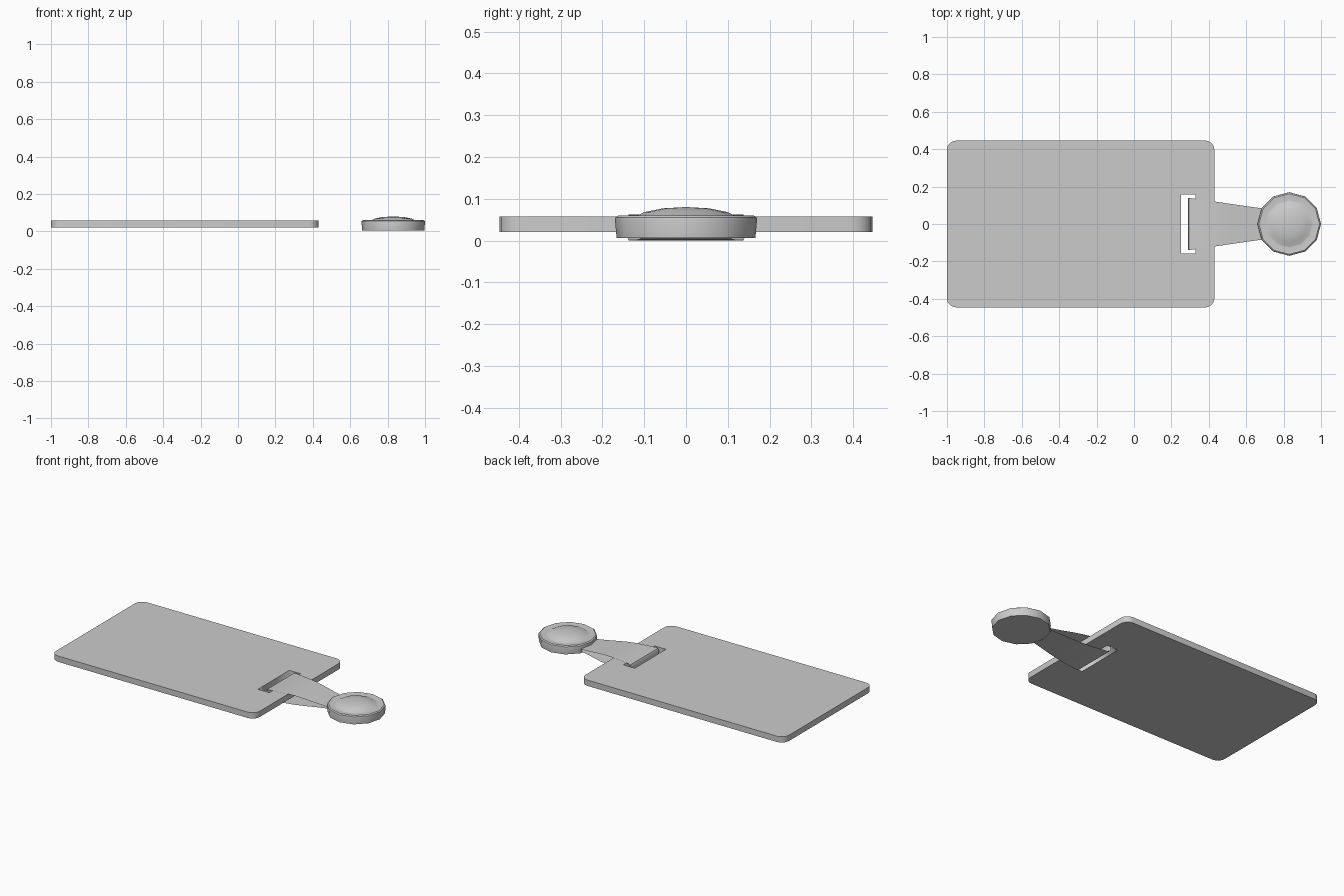
import bpy, bmesh
from math import sin, cos, pi, radians

if "Cube" in bpy.data.objects:
    bpy.data.objects.remove(bpy.data.objects["Cube"])


def finish(name, bm, smooth=None):
    mesh = bpy.data.meshes.new(name)
    bm.to_mesh(mesh)
    bm.free()
    ob = bpy.data.objects.new(name, mesh)
    bpy.context.collection.objects.link(ob)
    if smooth:
        bpy.ops.object.select_all(action='DESELECT')
        bpy.context.view_layer.objects.active = ob
        ob.select_set(True)
        bpy.ops.object.shade_smooth_by_angle(angle=radians(smooth))
    return ob


def rounded_rect(x0, x1, half_y, r, steps=4):
    pts = []
    corners = [(x1 - r, half_y - r), (x0 + r, half_y - r),
               (x0 + r, r - half_y), (x1 - r, r - half_y)]
    for q, (cx, cy) in enumerate(corners):
        for i in range(steps + 1):
            a = (q + i / steps) * pi / 2
            pts.append((cx + r * cos(a), cy + r * sin(a)))
    return pts


# Card: rounded plate with a strap slot, filled between two outlines
curve = bpy.data.curves.new("card", 'CURVE')
curve.dimensions = '2D'
curve.fill_mode = 'BOTH'
curve.extrude = 0.0185
slot = [(0.25, -0.157), (0.25, 0.157), (0.33, 0.157), (0.33, -0.157)]
for outline in (rounded_rect(-1, 0.43, 0.446, 0.05), slot):
    sp = curve.splines.new('POLY')
    sp.points.add(len(outline) - 1)
    for p, (x, y) in zip(sp.points, outline):
        p.co = (x, y, 0, 1)
    sp.use_cyclic_u = True
card = bpy.data.objects.new("card", curve)
card.location.z = 0.0385
bpy.context.collection.objects.link(card)
bpy.context.view_layer.objects.active = card
card.select_set(True)
bpy.ops.object.convert(target='MESH')

# Strap: thin tapering sheet looped through the slot
profile = [(0.70, 0.032), (0.62, 0.041), (0.54, 0.052), (0.48, 0.059),
           (0.43, 0.062), (0.31, 0.062), (0.295, 0.058), (0.288, 0.045),
           (0.288, 0.017), (0.295, 0.004), (0.31, 0.0), (0.43, 0.0),
           (0.48, 0.003), (0.54, 0.008), (0.62, 0.017), (0.70, 0.024)]
bm = bmesh.new()
rows = []
for x, z in profile:
    w = 0.14 - (x - 0.29) * 0.143
    rows.append([bm.verts.new((x, s * w, z)) for s in (-1, 1)])
for a, b in zip(rows, rows[1:]):
    bm.faces.new((a[0], a[1], b[1], b[0]))
finish("strap", bm, 40)

# Snap button: twelve-sided lathe with rim, shallow groove and domed centre
lathe = [(0.166, 0.006), (0.17, 0.05), (0.169, 0.055), (0.162, 0.06),
         (0.128, 0.056), (0.122, 0.057), (0.10, 0.068), (0.055, 0.077)]
SIDES = 12
bm = bmesh.new()
rings = [[bm.verts.new((0.83 + r * cos(2 * pi * i / SIDES),
                        r * sin(2 * pi * i / SIDES), z))
          for i in range(SIDES)] for r, z in lathe]
tip = bm.verts.new((0.83, 0, 0.08))
bm.faces.new(rings[0][::-1])
for i in range(SIDES):
    j = (i + 1) % SIDES
    for a, b in zip(rings, rings[1:]):
        bm.faces.new((a[i], a[j], b[j], b[i]))
    bm.faces.new((rings[-1][i], rings[-1][j], tip))
finish("snap_button", bm, 32)
